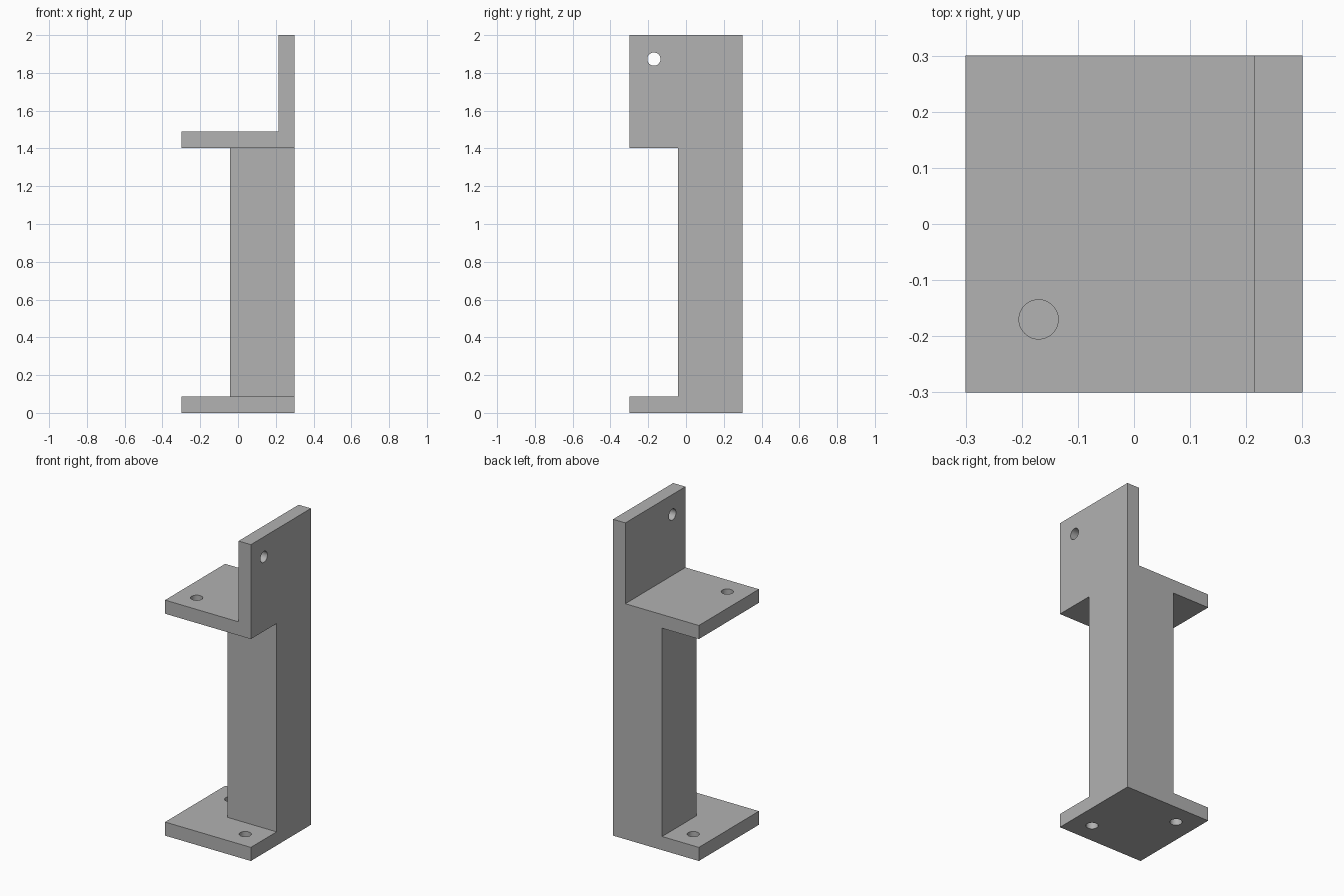
import bpy, bmesh, math
from mathutils import Vector

if "Cube" in bpy.data.objects:
    bpy.data.objects.remove(bpy.data.objects["Cube"], do_unlink=True)

H = 0.3          # half width of the plates
T = 0.086        # plate thickness
POST = -0.043    # inner faces of the post
SHELF = 1.403    # underside of the shelf
HOLE = 0.17      # hole offset from centre
RADIUS = 0.035

grey = bpy.data.materials.new("plain grey")
grey.use_nodes = True
colour = (0.445, 0.445, 0.445, 1)
grey.diffuse_color = colour
grey.node_tree.nodes["Principled BSDF"].inputs["Base Color"].default_value = colour


def finish(name, bm):
    mesh = bpy.data.meshes.new(name)
    bm.to_mesh(mesh)
    bm.free()
    mesh.materials.append(grey)
    obj = bpy.data.objects.new(name, mesh)
    bpy.context.collection.objects.link(obj)
    return obj


def box(name, low, high):
    low, high = Vector(low), Vector(high)
    bm = bmesh.new()
    bmesh.ops.create_cube(bm, size=1)
    bmesh.ops.scale(bm, vec=high - low, verts=bm.verts)
    bmesh.ops.translate(bm, vec=(low + high) / 2, verts=bm.verts)
    return finish(name, bm)


def drill(name, centre, sideways=False):
    bm = bmesh.new()
    bmesh.ops.create_cone(bm, cap_ends=True, segments=48, radius1=RADIUS,
                          radius2=RADIUS, depth=T * 2)
    obj = finish(name, bm)
    obj.location = centre
    if sideways:
        obj.rotation_euler.y = math.pi / 2
    return obj


def combine(target, tool, operation):
    mod = target.modifiers.new(tool.name, "BOOLEAN")
    mod.object, mod.operation, mod.solver = tool, operation, "EXACT"
    bpy.context.view_layer.update()
    bpy.context.view_layer.objects.active = target
    bpy.ops.object.modifier_apply(modifier=mod.name)
    bpy.data.objects.remove(tool, do_unlink=True)


# Solid bracket: base plate, corner post, shelf and upright tab
bracket = box("corner_bracket", (-H, -H, 0), (H, H, T))
for part in (box("post", (POST, POST, T / 2), (H, H, SHELF + T / 2)),
             box("shelf", (-H, -H, SHELF), (H, H, SHELF + T)),
             box("upright_tab", (H - T, -H, SHELF + T / 2), (H, H, 2))):
    combine(bracket, part, "UNION")

# Bolt holes: two in the base, one in the shelf, one in the tab
for cutter in (drill("base_hole_front", (HOLE, -HOLE, T / 2)),
               drill("base_hole_back", (-HOLE, HOLE, T / 2)),
               drill("shelf_hole", (-HOLE, -HOLE, SHELF + T / 2)),
               drill("tab_hole", (H - T / 2, -HOLE, 1.873), True)):
    combine(bracket, cutter, "DIFFERENCE")

# Merge flush faces, then smooth the hole walls only
bm = bmesh.new()
bm.from_mesh(bracket.data)
bmesh.ops.remove_doubles(bm, verts=bm.verts, dist=0.0001)
bmesh.ops.dissolve_limit(bm, angle_limit=math.radians(1), verts=bm.verts, edges=bm.edges)
bm.to_mesh(bracket.data)
bm.free()
bpy.ops.object.select_all(action="DESELECT")
bracket.select_set(True)
bpy.context.view_layer.objects.active = bracket
bpy.ops.object.shade_smooth_by_angle(angle=math.radians(30))
